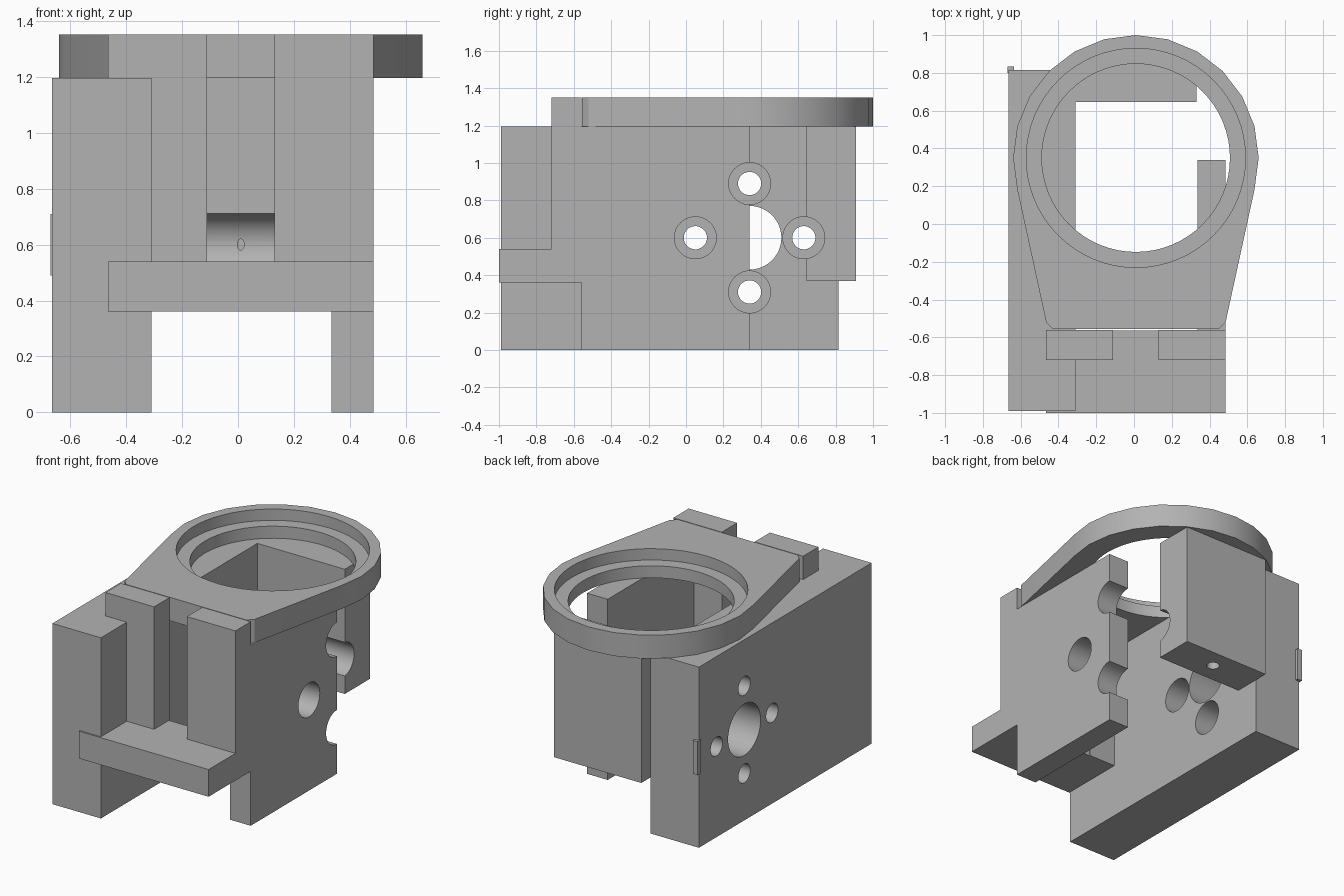
import bpy, bmesh, math
from math import sin, cos, radians

if "Cube" in bpy.data.objects:
    bpy.data.objects.remove(bpy.data.objects["Cube"])

GREY = (0.45, 0.45, 0.45, 1)
grey = bpy.data.materials.new("plain grey")
grey.use_nodes = True
grey.diffuse_color = GREY
grey.node_tree.nodes["Principled BSDF"].inputs["Base Color"].default_value = GREY


def add_object(name, bm):
    bmesh.ops.recalc_face_normals(bm, faces=bm.faces)
    mesh = bpy.data.meshes.new(name)
    bm.to_mesh(mesh)
    bm.free()
    mesh.materials.append(grey)
    obj = bpy.data.objects.new(name, mesh)
    bpy.context.collection.objects.link(obj)
    return obj


def box(name, x, y, z):
    bm = bmesh.new()
    bmesh.ops.create_cube(bm, size=1)
    for v in bm.verts:
        v.co = [(a + b) / 2 + c * (b - a) for (a, b), c in zip((x, y, z), v.co)]
    return add_object(name, bm)


def prism(name, outline, start, end, place):
    """Extrude a 2D outline from start to end; place maps (u, v, depth) to space."""
    bm = bmesh.new()
    rings = [[bm.verts.new(place(u, v, d)) for u, v in outline] for d in (start, end)]
    for ring in rings:
        bm.faces.new(ring)
    n = len(outline)
    for i in range(n):
        j = (i + 1) % n
        bm.faces.new((rings[0][i], rings[0][j], rings[1][j], rings[1][i]))
    return add_object(name, bm)


def circle(u, v, r, n=48):
    return [(u + r * cos(math.tau * i / n), v + r * sin(math.tau * i / n)) for i in range(n)]


def along_x(u, v, d):
    return (d, u, v)


def along_z(u, v, d):
    return (u, v, d)


def cut(obj, outline, start, end, place):
    cutter = prism("cutter", outline, start, end, place)
    cutter.hide_render = True
    mod = obj.modifiers.new("cut", "BOOLEAN")
    mod.operation = "DIFFERENCE"
    mod.solver = "EXACT"
    mod.object = cutter
    bpy.context.view_layer.objects.active = obj
    bpy.ops.object.modifier_apply(modifier=mod.name)
    bpy.data.objects.remove(cutter)


# Walls, rear block and front shelf
WALL_TOP, TOP = 1.195, 1.35
left_wall = box("motor_side_wall", (-0.665, -0.31), (-0.99, 0.815), (0, WALL_TOP))
right_wall = box("open_side_wall", (0.335, 0.485), (-0.56, 0.34), (0, WALL_TOP))
rear_block = box("rear_block", (-0.31, 0.33), (0.645, 0.91), (0.37, WALL_TOP))
shelf = box("front_shelf", (-0.465, 0.485), (-1.0, -0.565), (0.36, 0.54))
wall_tab = box("wall_tab", (-0.67, -0.635), (0.8, 0.835), (0.49, 0.71))

# Front guide pillars
for side, x in (("left", (0.13, 0.485)), ("right", (-0.465, -0.11))):
    box(side + "_pillar", x, (-0.72, -0.56), (0.36, TOP))

# Screw holes around the shaft hole, with wide access bores from the open side
SHAFT = (0.34, 0.6)
for i in range(4):
    a = i * math.pi / 2
    y, z = SHAFT[0] + 0.29 * cos(a), SHAFT[1] + 0.29 * sin(a)
    cut(left_wall, circle(y, z, 0.062), -0.8, 0, along_x)
    cut(left_wall, circle(y, z, 0.112), -0.5, 0, along_x)
    if i:
        cut(right_wall, circle(y, z, 0.112), 0.2, 0.6, along_x)
    else:
        cut(rear_block, circle(y, z, 0.112), -0.5, 0.6, along_x)
cut(left_wall, circle(*SHAFT, 0.17), -0.8, 0, along_x)
cut(rear_block, circle(0.01, 0.78, 0.04), 0.2, 0.8, along_z)

# Ring plate: faceted round end tapering to a straight front edge
CX, CY, R = 0.01, 0.35, 0.65
outline = [(CX + R * cos(radians(a)), CY + R * sin(radians(a))) for a in range(-15, 196, 15)]
outline += [(-0.465, -0.52), (-0.43, -0.555), (0.45, -0.555), (0.485, -0.52)]
plate = prism("ring_plate", outline, WALL_TOP, TOP, along_z)
cut(plate, circle(CX, CY, 0.498, 64), 1, 1.5, along_z)
cut(plate, circle(CX, CY, 0.58, 64), 1.275, 1.5, along_z)

# Smooth the bores while keeping the edges sharp
bpy.ops.object.select_all(action="DESELECT")
for obj in (left_wall, right_wall, rear_block, plate):
    obj.select_set(True)
bpy.context.view_layer.objects.active = plate
bpy.ops.object.shade_smooth_by_angle(angle=radians(30))
